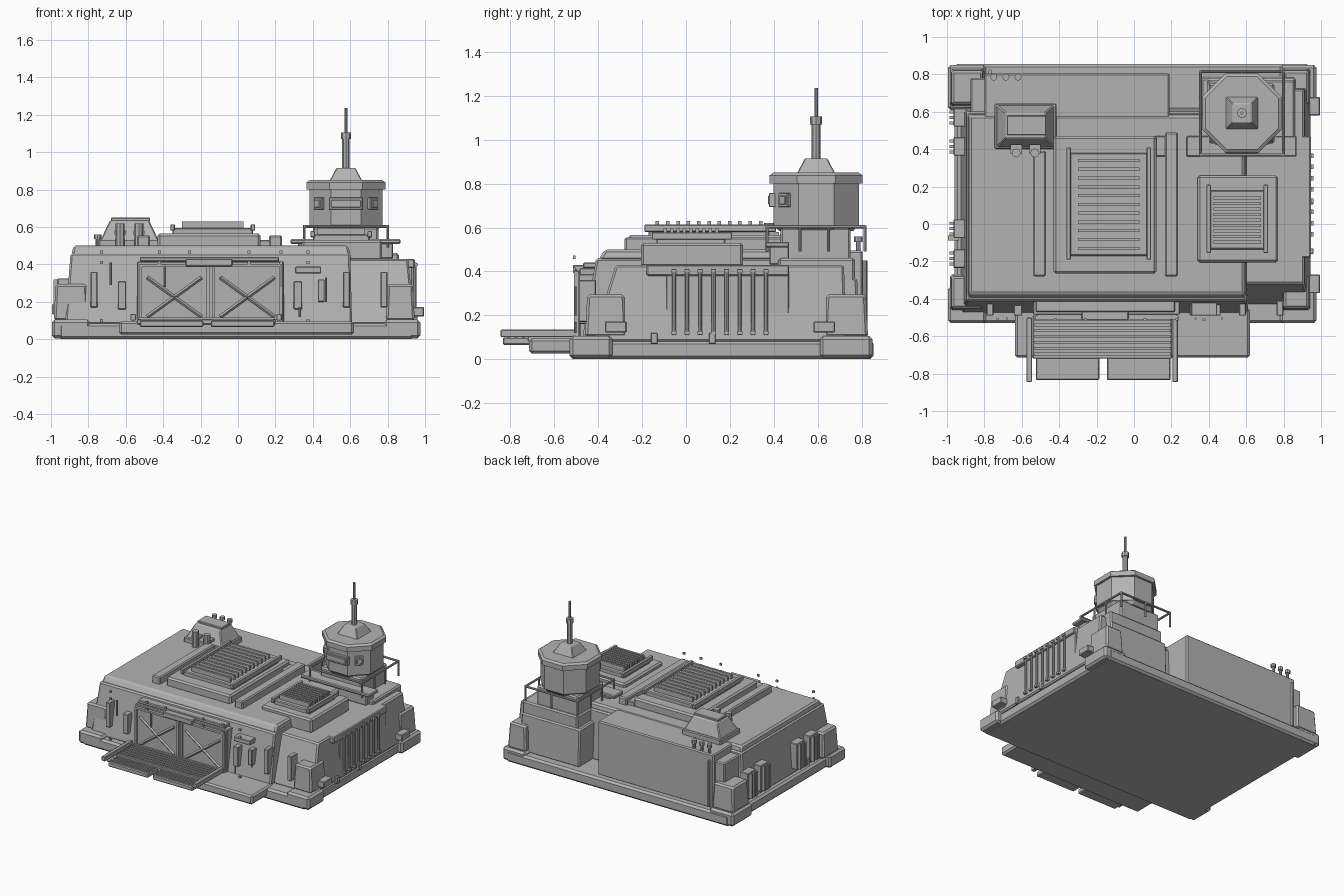
import bpy, bmesh, math
from mathutils import Vector, Matrix

if "Cube" in bpy.data.objects:
    bpy.data.objects.remove(bpy.data.objects["Cube"], do_unlink=True)

grey = bpy.data.materials.new("concrete grey")
grey.use_nodes = True
grey.diffuse_color = (0.45, 0.45, 0.45, 1)
grey.node_tree.nodes["Principled BSDF"].inputs["Base Color"].default_value = (0.45, 0.45, 0.45, 1)


def finish(name, bm, bevel=0):
    mesh = bpy.data.meshes.new(name)
    bmesh.ops.recalc_face_normals(bm, faces=bm.faces)
    bm.to_mesh(mesh)
    bm.free()
    mesh.materials.append(grey)
    ob = bpy.data.objects.new(name, mesh)
    bpy.context.collection.objects.link(ob)
    if bevel:
        mod = ob.modifiers.new("chamfer", "BEVEL")
        mod.width, mod.segments = bevel, 1
    return ob


def box(name, x, y, z, bevel=0, inset=(0, 0, 0, 0)):
    """Box from ranges; inset pulls in the top at -x, +x, -y, +y."""
    bm = bmesh.new()
    bmesh.ops.create_cube(bm, size=1)
    for v in bm.verts:
        right, back, top = v.co.x > 0, v.co.y > 0, v.co.z > 0
        v.co = (x[right], y[back], z[top])
        if top:
            v.co.x += -inset[1] if right else inset[0]
            v.co.y += -inset[3] if back else inset[2]
    return finish(name, bm, bevel)


def around(name, c, size, bevel=0):
    return box(name, *[(m - s / 2, m + s / 2) for m, s in zip(c, size)], bevel)


def rod(name, a, b, r, sides=8, r2=None, turn=0):
    a, b = Vector(a), Vector(b)
    d = b - a
    bm = bmesh.new()
    bmesh.ops.create_cone(bm, cap_ends=True, segments=sides, radius1=r,
                          radius2=r if r2 is None else r2, depth=d.length)
    m = Matrix.Translation((a + b) / 2) @ d.to_track_quat("Z", "Y").to_matrix().to_4x4()
    bm.transform(m @ Matrix.Rotation(turn, 4, "Z"))
    return finish(name, bm)


# Foundation with corner feet and buttresses
box("foundation", (-.96, .94), (-.53, .855), (0, .085), .015)
for side, x in (("right", (-.995, -.79)), ("left", (.78, .975))):
    for end, y in (("front", (-.53, -.335)), ("back", (.61, .85))):
        box(f"{side}_{end}_foot", x, y, (.005, .105), .015)
        bx = (-.985, -.8) if side == "right" else (.79, .945)
        by = (-.46, -.27) if end == "front" else (.63, .83)
        box(f"{side}_{end}_buttress", bx, by, (.1, .295), .012, (.01, .01, .01, .01))
for y in (-.32, .63):
    around("left_buttress_box", (.965, y, .147), (.06, .1, .05), .005)
for y in (-.145, .12):
    around("base_socket", (.945, y, .095), (.03, .03, .05), .003)

# Main hall, annex and rear block
box("main_hall", (-.925, .61), (-.475, .62), (.08, .46), .01, (.03, .01, .065, .02))
box("hall_roof", (-.89, .6), (-.4, .59), (.45, .5), .012, (.01, .01, .03, .01))
box("annex", (.5, .945), (-.43, .73), (.08, .43), .01, (0, .035, .11, .01))
box("rear_block", (-.8, .19), (.5, .805), (.08, .495), .008)
box("rear_side_block", (-.875, -.73), (.55, .78), (.08, .44), .008)

# Annex side grille
box("side_grille_panel", (.85, .932), (-.09, .47), (.1, .39), .004)
box("side_grille_header", (.85, .945), (-.18, .47), (.38, .43), .006)
for i in range(8):
    y = -.055 + i * .06
    rod("side_grille_bar", (.945, y, .11), (.945, y, .41), .009)
    around("bar_clamp", (.945, y, .4), (.03, .024, .016))
    around("bar_foot", (.945, y, .12), (.03, .024, .016))

# Louvres on the opposite wall
for y in (.57, .415, -.025, -.185):
    around("louvre_frame", (-.93, y, .225), (.07, .1, .2), .004)
    for k in (-1, 0, 1):
        around("louvre_bar", (-.97, y + k * .029, .225), (.035, .016, .19))
around("wall_socket", (-.965, -.075, .16), (.06, .028, .05))

# Roof vents
def vent(name, x, y, z, count, slat):
    box(name + "_frame", x, y, z, .006)
    for edge in x:
        box(name + "_rail", (edge - .012, edge + .012), (y[0] - .02, y[1] + .03),
            (z[1] - .015, z[1] + .018), .003)
    for i in range(count):
        yy = y[0] + .04 + i * (y[1] - y[0] - .08) / (count - 1)
        around(name + "_slat", ((x[0] + x[1]) / 2, yy, z[1] + .01),
               (x[1] - x[0] - slat, .016, .05))

box("roof_plinth", (-.43, .12), (-.265, .47), (.49, .565), .012)
vent("main_vent", (-.35, .08), (-.17, .38), (.55, .595), 11, .1)
box("annex_vent_plinth", (.34, .77), (-.205, .26), (.42, .53), .012)
vent("annex_vent", (.4, .705), (-.135, .18), (.52, .56), 9, .05)
box("right_roof_beam", (-.54, -.47), (-.28, .39), (.49, .555), .008)
box("left_roof_beam", (.165, .235), (-.28, .49), (.49, .555), .008)
box("roof_connector", (.11, .17), (.36, .47), (.49, .53), .005)

# Roof hut with hatch and vent pipes
box("roof_hut_base", (-.745, -.415), (.4, .645), (.49, .535), .006)
box("roof_hut", (-.735, -.425), (.41, .635), (.53, .635), .006, (.05, .05, .05, .04))
box("roof_hatch", (-.68, -.47), (.475, .58), (.63, .65), .004)
for x in (-.63, -.53):
    rod("hut_pipe", (x, .38, .5), (x, .38, .62), .024)
    around("hut_pipe_bracket", (x, .4, .57), (.06, .05, .02))
for x in (-.75, -.685, -.62):
    rod("rear_pipe", (x, .785, .4), (x, .785, .555), .011)
    rod("rear_pipe_cap", (x, .785, .535), (x, .785, .56), .019)
rod("rear_drain", (-.77, .815, .1), (-.77, .815, .45), .012)

# Tower on stepped base
cx, cy = .577, .593
box("tower_base", (.36, .87), (.4, .79), (.08, .37), .01, (0, .01, 0, .01))
box("tower_step", (.39, .86), (.42, .77), (.35, .46), .01)
box("tower_neck", (.4, .75), (.43, .75), (.44, .6), .01)
box("tower_ledge", (.28, .87), (.36, .47), (.51, .535), .006)
box("tower_ledge_support", (.32, .83), (.38, .47), (.43, .515), .006)
ft = math.cos(math.pi / 8)


def octagon(name, z, w, w2=None):
    rod(name, (cx, cy, z[0]), (cx, cy, z[1]), w / ft, 8, (w2 or w) / ft, math.pi / 8)


octagon("tower_skirt", (.585, .615), .17, .195)
octagon("tower_cabin", (.61, .81), .195)
octagon("tower_cap", (.8, .838), .212)
octagon("tower_cap_top", (.838, .85), .212, .195)
box("tower_roof", (cx - .088, cx + .088), (cy - .088, cy + .088), (.845, .915), .004, (.037,) * 4)
rod("mast", (cx, cy, .91), (cx, cy, 1.08), .02)
rod("mast_collar", (cx, cy, 1.07), (cx, cy, 1.105), .027)
rod("antenna", (cx, cy, 1.1), (cx, cy, 1.235), .008)
for ang, w in ((-45, .06), (0, .18), (45, .06)):
    for nm, ww, depth, h in (("window_frame", w, .03, .065), ("window_panel", w - .02, .04, .04)):
        ob = around("tower_" + nm, (0, -.2, 0), (ww, depth, h), .003)
        ob.location = (cx, cy, .725)
        ob.rotation_euler.z = math.radians(ang)

# Tower railing
rx, ry = (.355, .8), (.37, .815)
for y in ry:
    rod("rail_across", (rx[0], y, .603), (rx[1], y, .603), .008)
for x in rx:
    rod("rail_along", (x, ry[0], .603), (x, ry[1], .603), .008)
    for y in (ry[0], .52, .65, ry[1]):
        rod("rail_post", (x, y, .49), (x, y, .61), .007)
rod("rail_back_post", (cx, ry[1], .49), (cx, ry[1], .61), .007)

# Hangar doors with cross braces
box("door_surround", (-.54, .245), (-.485, -.38), (.08, .415), .005)
for x0, x1 in ((-.52, -.16), (-.13, .23)):
    box("door", (x0, x1), (-.495, -.42), (.09, .4), .004)
    for x in (x0, x1):
        around("door_stile", (x, -.5, .245), (.016, .02, .31))
    for z in (.1, .395):
        around("door_rail", ((x0 + x1) / 2, -.5, z), (x1 - x0, .02, .016))
    for a, b in ((.12, .33), (.33, .12)):
        rod("door_brace", (x0 + .035, -.5, a), (x1 - .035, -.5, b), .01, 4)
box("door_lamp", (-.28, -.03), (-.515, -.42), (.39, .43), .005)
box("door_canopy", (-.525, .22), (-.47, -.39), (.415, .44), .005)

# Apron and loading ramp
box("apron", (-.635, .62), (-.715, -.45), (.025, .095), .012)
box("ramp_deck", (-.54, .2), (-.72, -.49), (.08, .105), .003)
for x in ((-.525, -.185), (-.145, .195)):
    box("ramp_flap", x, (-.835, -.7), (.065, .1), .006)
    for i in range(3):
        around("flap_tread", (sum(x) / 2, -.81 + i * .035, .1), (.33, .014, .016))
for i in range(7):
    around("ramp_tread", (-.17, -.695 + i * .031, .108), (.73, .014, .016))
for x in (-.56, .22):
    box("ramp_rail", (x - .015, x + .015), (-.845, -.5), (.1, .135), .004)

# Front wall panels, conduits and rivets
for x, z, w, h in ((-.77, .265, .036, .19), (-.62, .235, .045, .15), (.32, .235, .045, .15),
                   (.375, .37, .14, .035), (.445, .26, .035, .12), (.58, .265, .036, .19),
                   (.78, .265, .036, .19)):
    around("wall_plate", (x, -.45, z), (w, .08, h), .004)
for x, low, high in ((-.68, .29, .41), (-.39, .28, .4), (.33, .12, .17), (.47, .2, .33), (.23, .28, .41)):
    rod("wall_conduit", (x, -.505, low), (x, -.505, high), .006)
for x in (-.73, -.42, -.26, .06, .23, .375):
    for z in (.1, .41, .465):
        around("rivet", (x, -.51, z), (.016, .012, .016))
